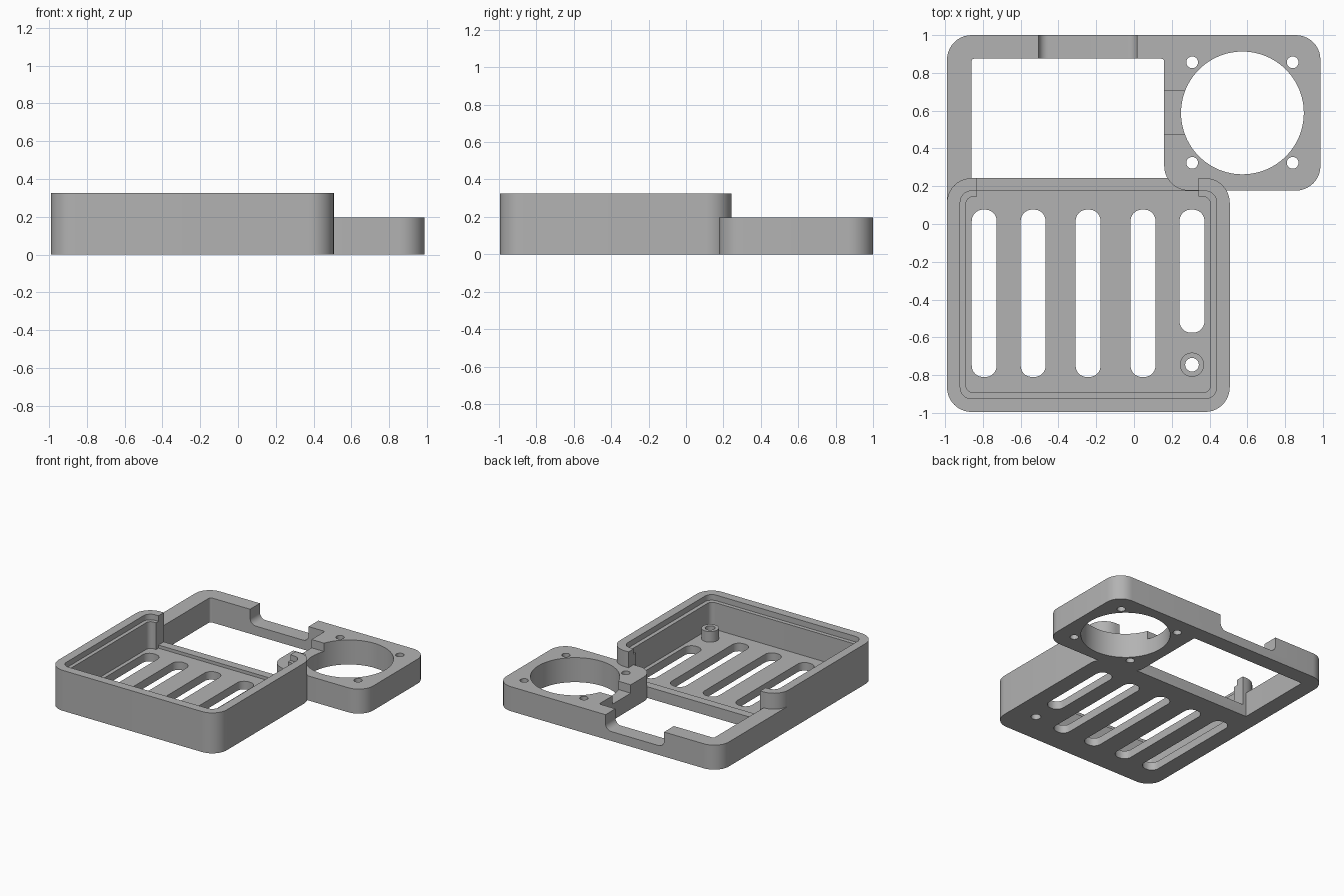
import bpy, bmesh, math
from mathutils import Vector, Matrix

if "Cube" in bpy.data.objects:
    bpy.data.objects.remove(bpy.data.objects["Cube"], do_unlink=True)

grey = bpy.data.materials.new("plain grey plastic")
grey.use_nodes = True
grey.diffuse_color = (0.45, 0.45, 0.45, 1)
grey.node_tree.nodes["Principled BSDF"].inputs["Base Color"].default_value = (0.45, 0.45, 0.45, 1)


def fillet(corners, steps=10):
    """Outline from (x, y, radius) corners."""
    out = []
    for i, (x, y, r) in enumerate(corners):
        p = Vector((x, y, 0))
        if r == 0:
            out.append(p)
            continue
        a = (Vector((*corners[i - 1][:2], 0)) - p).normalized()
        b = (Vector((*corners[(i + 1) % len(corners)][:2], 0)) - p).normalized()
        half = a.angle(b) / 2
        centre = p + (a + b).normalized() * r / math.sin(half)
        t = r / math.tan(half)
        start = (p + a * t - centre).normalized()
        end = (p + b * t - centre).normalized()
        out += [centre + start.slerp(end, k / steps) * r for k in range(steps + 1)]
    return out


def rect(x0, x1, y0, y1, r=0):
    return fillet([(x0, y0, r), (x1, y0, r), (x1, y1, r), (x0, y1, r)])


def circle(x, y, r, n=48):
    return [Vector((x + r * math.cos(math.tau * k / n), y + r * math.sin(math.tau * k / n), 0))
            for k in range(n)]


def prism(name, outline, z0, z1, matrix=None):
    bm = bmesh.new()
    low = [bm.verts.new((p.x, p.y, z0)) for p in outline]
    top = [bm.verts.new((p.x, p.y, z1)) for p in outline]
    bm.faces.new(low[::-1])
    bm.faces.new(top)
    for i in range(len(low)):
        j = (i + 1) % len(low)
        bm.faces.new((low[i], low[j], top[j], top[i]))
    if matrix:
        bm.transform(matrix)
    bmesh.ops.recalc_face_normals(bm, faces=bm.faces)
    mesh = bpy.data.meshes.new(name)
    bm.to_mesh(mesh)
    bm.free()
    mesh.materials.append(grey)
    ob = bpy.data.objects.new(name, mesh)
    bpy.context.collection.objects.link(ob)
    return ob


def select(ob):
    bpy.ops.object.select_all(action='DESELECT')
    ob.select_set(True)
    bpy.context.view_layer.objects.active = ob


def cut(ob, outline, z0, z1, matrix=None):
    cutter = prism("cutter", outline, z0, z1, matrix)
    select(ob)
    mod = ob.modifiers.new("cut", 'BOOLEAN')
    mod.operation = 'DIFFERENCE'
    mod.solver = 'EXACT'
    mod.object = cutter
    bpy.ops.object.modifier_apply(modifier=mod.name)
    bpy.data.objects.remove(cutter, do_unlink=True)


def finish(ob):
    select(ob)
    bpy.ops.object.shade_smooth_by_angle(angle=math.radians(30))


FLOOR, LIP, TRAY_TOP, FRAME_TOP = 0.065, 0.09, 0.325, 0.197

# Tray with stepped rim, open back and low lip
tray = prism("tray", rect(-0.99, 0.507, -0.995, 0.243, 0.13), 0, TRAY_TOP)
cut(tray, rect(-0.89, 0.405, -0.893, 0.145, 0.04), FLOOR, 1)
cut(tray, rect(-0.92, 0.437, -0.925, 0.175, 0.06), 0.28, 1)
cut(tray, rect(-0.83, 0.342, 0.1, 0.175), FLOOR, 1)
cut(tray, rect(-0.83, 0.342, 0.17, 0.4), LIP, 1)

# Vent slots in the floor, the last one shorter
for x in (-0.793, -0.534, -0.243, 0.048, 0.307):
    front = -0.575 if x > 0.2 else -0.81
    cut(tray, rect(x - 0.066, x + 0.066, front, 0.076, 0.06), -1, 0.2)
cut(tray, circle(0.307, -0.745, 0.036), -1, 0.2)
finish(tray)

# Screw boss
boss = prism("screw_boss", circle(0.307, -0.745, 0.064), FLOOR - 0.01, 0.15)
cut(boss, circle(0.307, -0.745, 0.036), -1, 1)
finish(boss)

# Back frame running into the fan plate
frame = prism("frame_and_fan_plate", fillet([
    (-0.99, 0.11, 0), (-0.92, 0.11, 0), (-0.92, 0.2, 0), (-0.86, 0.2, 0),
    (-0.86, 0.875, 0.015), (0.16, 0.875, 0.015), (0.16, 0.177, 0.13),
    (0.987, 0.177, 0.13), (0.987, 1, 0.13), (-0.99, 1, 0.13)]), 0, FRAME_TOP)

# Fan opening, screw holes and cable channel
cut(frame, circle(0.574, 0.588, 0.325, 96), -1, 1)
for sx in (-1, 1):
    for sy in (-1, 1):
        cut(frame, circle(0.574 + sx * 0.266, 0.59 + sy * 0.266, 0.031, 32), -1, 1)
cut(frame, rect(0, 0.4, 0.473, 0.705), 0.13, 1)

# Rounded cable notch through the back bar
notch = fillet([(-0.505, 0.075, 0.05), (0.015, 0.075, 0.05), (0.015, 0.5, 0), (-0.505, 0.5, 0)])
cut(frame, notch, -1.2, -0.8, Matrix.Rotation(math.pi / 2, 4, 'X'))
finish(frame)
